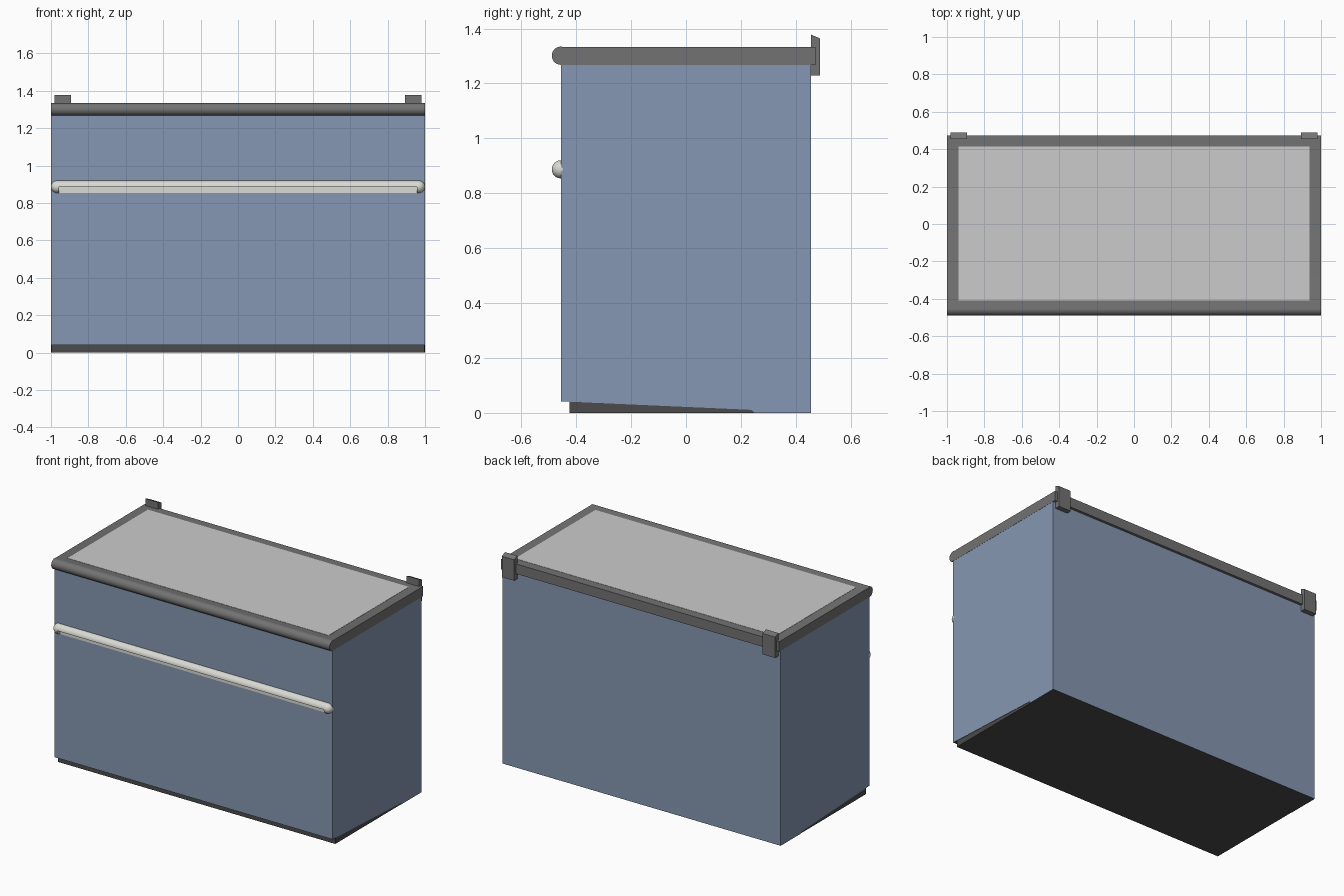
import bpy, bmesh, math
from mathutils import Matrix

if "Cube" in bpy.data.objects:
    bpy.data.objects.remove(bpy.data.objects["Cube"])


def material(name, rgb):
    m = bpy.data.materials.new(name)
    m.diffuse_color = (*rgb, 1)
    m.use_nodes = True
    m.node_tree.nodes["Principled BSDF"].inputs["Base Color"].default_value = m.diffuse_color
    return m


BLUE = material("blue grey", (0.235, 0.31, 0.445))
GREY = material("mid grey", (0.17, 0.17, 0.17))
DARK = material("dark grey", (0.07, 0.07, 0.07))
PALE = material("pale grey", (0.60, 0.60, 0.60))
WHITE = material("off white", (0.70, 0.70, 0.66))


def finish(name, bm, *mats):
    bmesh.ops.recalc_face_normals(bm, faces=bm.faces)
    me = bpy.data.meshes.new(name)
    bm.to_mesh(me)
    bm.free()
    for m in mats:
        me.materials.append(m)
    ob = bpy.data.objects.new(name, me)
    bpy.context.collection.objects.link(ob)
    return ob


def prism(name, x0, x1, profile, *mats):
    """Extrude a (y, z) profile along x."""
    bm = bmesh.new()
    f = bm.faces.new([bm.verts.new((x0, y, z)) for y, z in profile])
    r = bmesh.ops.extrude_face_region(bm, geom=[f])
    verts = [v for v in r["geom"] if isinstance(v, bmesh.types.BMVert)]
    bmesh.ops.translate(bm, verts=verts, vec=(x1 - x0, 0, 0))
    return finish(name, bm, *mats)


def box(name, x0, x1, y0, y1, z0, z1, *mats):
    return prism(name, x0, x1, [(y0, z0), (y1, z0), (y1, z1), (y0, z1)], *mats)


def smooth(ob):
    bpy.ops.object.select_all(action='DESELECT')
    ob.select_set(True)
    bpy.context.view_layer.objects.active = ob
    bpy.ops.object.shade_smooth_by_angle(angle=math.radians(35))


# Body with a sloping underside; downward faces are dark
body = prism("cabinet_body", -0.999, 0.999,
             [(-0.456, 0.042), (0.24, 0.011), (0.25, 0.0), (0.455, 0.0),
              (0.455, 1.27), (-0.456, 1.27)], BLUE, DARK)
for p in body.data.polygons:
    if p.normal.z < -0.5:
        p.material_index = 1

# Wedge plinth under the body
prism("plinth", -0.997, 0.997,
      [(-0.425, 0.0), (0.25, 0.0), (0.24, 0.011), (-0.425, 0.0406)], DARK)

# Lid with a rounded front nose
R = 0.033
nose = [(-0.456 + R * math.cos(a), 1.301 + R * math.sin(a))
        for a in (math.radians(70 + 200 * i / 14) for i in range(15))]
lid = prism("lid_frame", -1, 1,
            nose + [(0.472, 1.268), (0.472, 1.332)], GREY)
smooth(lid)

# Flush lid panel
box("lid_panel", -0.938, 0.938, -0.41, 0.415, 1.326, 1.3335, PALE)

# Hinges at the back corners
for side, label in ((-1, "left"), (1, "right")):
    prism(label + "_hinge", side * 0.893, side * 0.982,
          [(0.455, 1.228), (0.488, 1.228), (0.488, 1.364), (0.455, 1.378)], GREY)

# Handle: half-round bar with ball ends
bm = bmesh.new()
bmesh.ops.create_uvsphere(bm, u_segments=24, v_segments=12, radius=R,
                          matrix=Matrix.Rotation(math.pi / 2, 4, 'Y'))
mid = [f for f in bm.faces]
bmesh.ops.bisect_plane(bm, geom=bm.verts[:] + bm.edges[:] + mid,
                       plane_co=(0, 0, 0), plane_no=(1, 0, 0))
ring = [e for e in bm.edges if all(abs(v.co.x) < 1e-5 for v in e.verts)]
bmesh.ops.split_edges(bm, edges=ring)
for f in bm.faces:
    f.tag = f.calc_center_median().x > 0
for v in bm.verts:
    v.co.x += (1 - R) if v.link_faces[0].tag else -(1 - R)
loose = [e for e in bm.edges if e.is_boundary]
bmesh.ops.bridge_loops(bm, edges=loose)
bmesh.ops.translate(bm, verts=bm.verts, vec=(0, -0.456, 0.887))
handle = finish("handle", bm, WHITE)

# Finger recess cut from the lower half of the handle
cutter = box("handle_cutter", -0.958, 0.958, -0.6, -0.461, 0.8, 0.8865, WHITE)
cutter.hide_render = True
mod = handle.modifiers.new("recess", 'BOOLEAN')
mod.operation = 'DIFFERENCE'
mod.solver = 'EXACT'
mod.object = cutter
bpy.context.view_layer.objects.active = handle
handle.select_set(True)
bpy.ops.object.modifier_apply(modifier=mod.name)
bpy.data.objects.remove(cutter)
smooth(handle)
